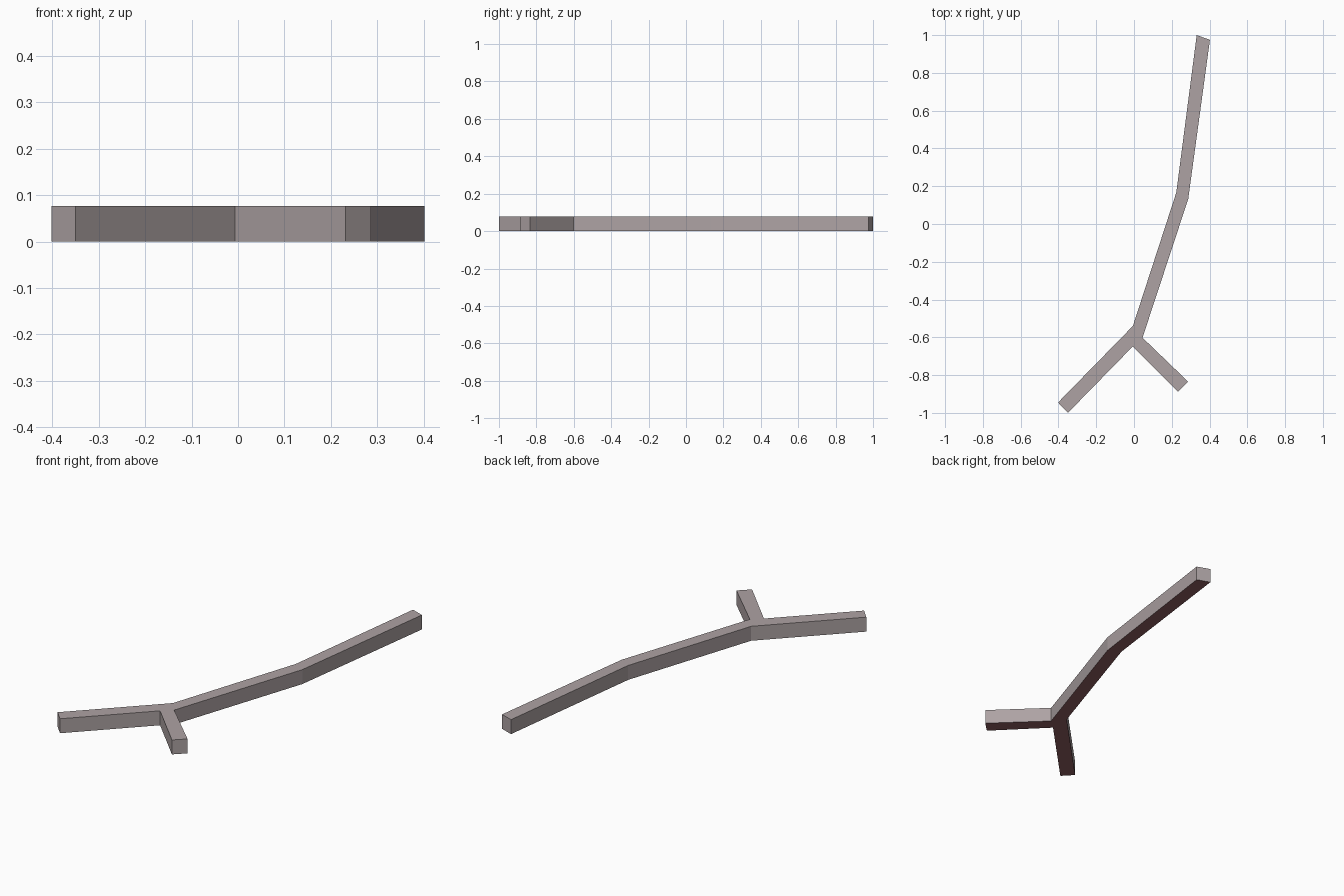
import bpy, bmesh

cube = bpy.data.objects.get("Cube")
if cube:
    bpy.data.objects.remove(cube, do_unlink=True)


def material(name, colour):
    mat = bpy.data.materials.new(name)
    mat.use_nodes = True
    mat.diffuse_color = colour
    mat.node_tree.nodes["Principled BSDF"].inputs["Base Color"].default_value = colour
    return mat


HEIGHT = 0.077

# Plan outline of the forked strip, counter-clockwise
outline = [
    (-0.402, -0.945), (-0.35, -1.0),                    # long prong end
    (-0.006, -0.648),                                   # fork crotch
    (0.232, -0.888), (0.287, -0.835),                   # short prong end
    (0.045, -0.602), (0.287, 0.132),                    # stem outer side
    (0.402, 0.975), (0.332, 1.0),                       # stem tip
    (0.224, 0.167), (-0.006, -0.54),                    # stem inner side
]

# Extrude the outline into a flat-sided bar
bm = bmesh.new()
base = bm.faces.new([bm.verts.new((x, y, 0)) for x, y in outline])
top = bmesh.ops.extrude_face_region(bm, geom=[base], use_keep_orig=True)
for v in top["geom"]:
    if isinstance(v, bmesh.types.BMVert):
        v.co.z = HEIGHT
bmesh.ops.recalc_face_normals(bm, faces=bm.faces)

# Underside gets its own colour
for f in bm.faces:
    f.material_index = 1 if f.normal.z < -0.5 else 0

mesh = bpy.data.meshes.new("forked_bar")
bm.to_mesh(mesh)
bm.free()
mesh.materials.append(material("warm_grey", (0.42, 0.365, 0.37, 1)))
mesh.materials.append(material("dusky_red_underside", (0.27, 0.11, 0.12, 1)))
bpy.context.collection.objects.link(bpy.data.objects.new("forked_bar", mesh))
